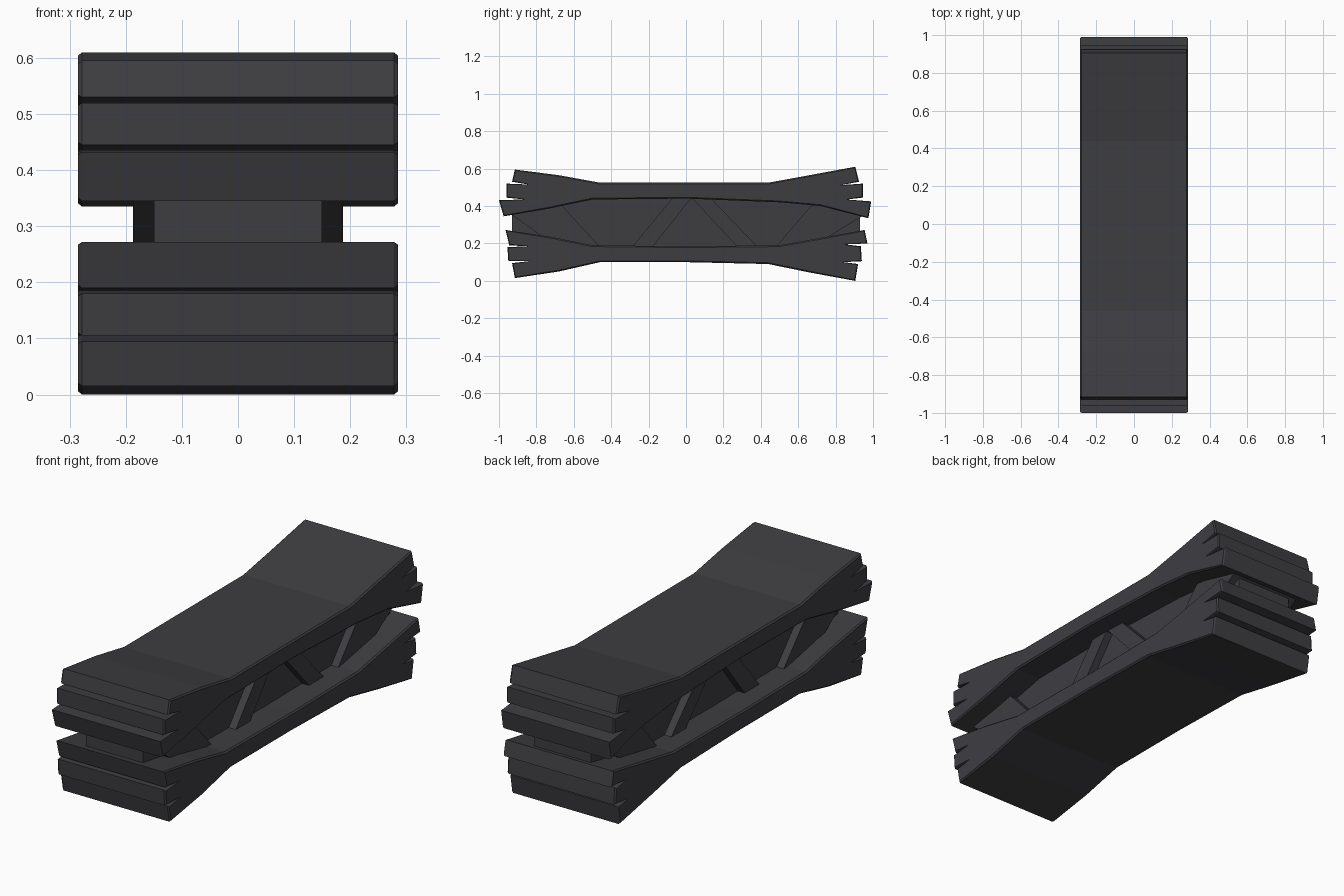
import bpy
import bmesh

cube = bpy.data.objects.get("Cube")
if cube:
    bpy.data.objects.remove(cube, do_unlink=True)


def make_material(name, color):
    mat = bpy.data.materials.new(name)
    mat.use_nodes = True
    mat.diffuse_color = color
    shader = next(n for n in mat.node_tree.nodes if n.type == "BSDF_PRINCIPLED")
    shader.inputs["Base Color"].default_value = color
    shader.inputs["Roughness"].default_value = 0.8
    return mat


charcoal = make_material("charcoal", (0.048, 0.047, 0.053, 1))


def prism(name, profile, half_width, chamfer=0):
    """Extrude a side profile of (y, z) points across x, with chamfered rims."""
    bm = bmesh.new()
    first = bm.faces.new([bm.verts.new((-half_width, y, z)) for y, z in profile])
    extruded = bmesh.ops.extrude_face_region(bm, geom=[first], use_keep_orig=True)
    far_verts = [v for v in extruded["geom"] if isinstance(v, bmesh.types.BMVert)]
    bmesh.ops.translate(bm, verts=far_verts, vec=(2 * half_width, 0, 0))
    bmesh.ops.recalc_face_normals(bm, faces=bm.faces)
    if chamfer:
        caps = [f for f in bm.faces if abs(f.normal.x) > 0.9]
        rim = {v for f in caps for v in f.verts}
        bmesh.ops.inset_individual(bm, faces=caps, thickness=chamfer,
                                   use_even_offset=False)
        for v in rim:
            v.co.x -= chamfer if v.co.x > 0 else -chamfer
    mesh = bpy.data.meshes.new(name)
    bm.to_mesh(mesh)
    bm.free()
    mesh.materials.append(charcoal)
    obj = bpy.data.objects.new(name, mesh)
    bpy.context.collection.objects.link(obj)
    return obj


def slab(name, top_middle, front_end, back_end, bottom_middle):
    """A flared slab whose ends are stepped and notched like stacked planks."""
    profile = [top_middle] + back_end + [bottom_middle] + front_end[::-1]
    prism(name, profile, half_width=0.285, chamfer=0.007)


# Flared upper slab, each end listed from top to bottom
slab("upper_slab", (0, 0.525),
     [(-.46, .525), (-.68, .565), (-.915, .595), (-.93, .53), (-.84, .515),
      (-.96, .52), (-.96, .445), (-.86, .435), (-1, .432), (-.975, .345),
      (-.74, .385), (-.5, .435)],
     [(.44, .525), (.66, .565), (.905, .61), (.925, .53), (.83, .512),
      (.945, .52), (.945, .445), (.86, .435), (.99, .425), (.975, .335),
      (.72, .4), (.5, .42)],
     (0, 0.44))

# Flared lower slab
slab("lower_slab", (0, 0.185),
     [(-.5, .19), (-.72, .235), (-.965, .272), (-.945, .19), (-.85, .185),
      (-.955, .18), (-.95, .105), (-.84, .105), (-.93, .095), (-.915, .015),
      (-.68, .05), (-.46, .1)],
     [(.5, .19), (.72, .23), (.955, .272), (.97, .2), (.85, .195),
      (.935, .185), (.94, .105), (.84, .1), (.92, .09), (.905, 0),
      (.66, .045), (.44, .09)],
     (0, 0.1))

# Recessed solid core joining the slabs
prism("core", [(-.93, .25), (-.93, .37), (-.5, .46), (.5, .46),
               (.93, .37), (.93, .25), (.5, .15), (-.5, .15)], half_width=0.15)

# Slanted braces standing proud of the core on both sides
braces = {
    "front_brace": [(-.94, .36), (-.67, .41), (-.45, .17), (-.72, .2)],
    "front_middle_brace": [(-.07, .445), (.03, .445), (-.18, .18), (-.29, .18)],
    "back_middle_brace": [(.03, .445), (.13, .445), (.39, .175), (.28, .175)],
    "back_brace": [(.475, .175), (.68, .415), (.95, .35), (.72, .21)],
}
for name, outline in braces.items():
    prism(name, outline, half_width=0.187)
